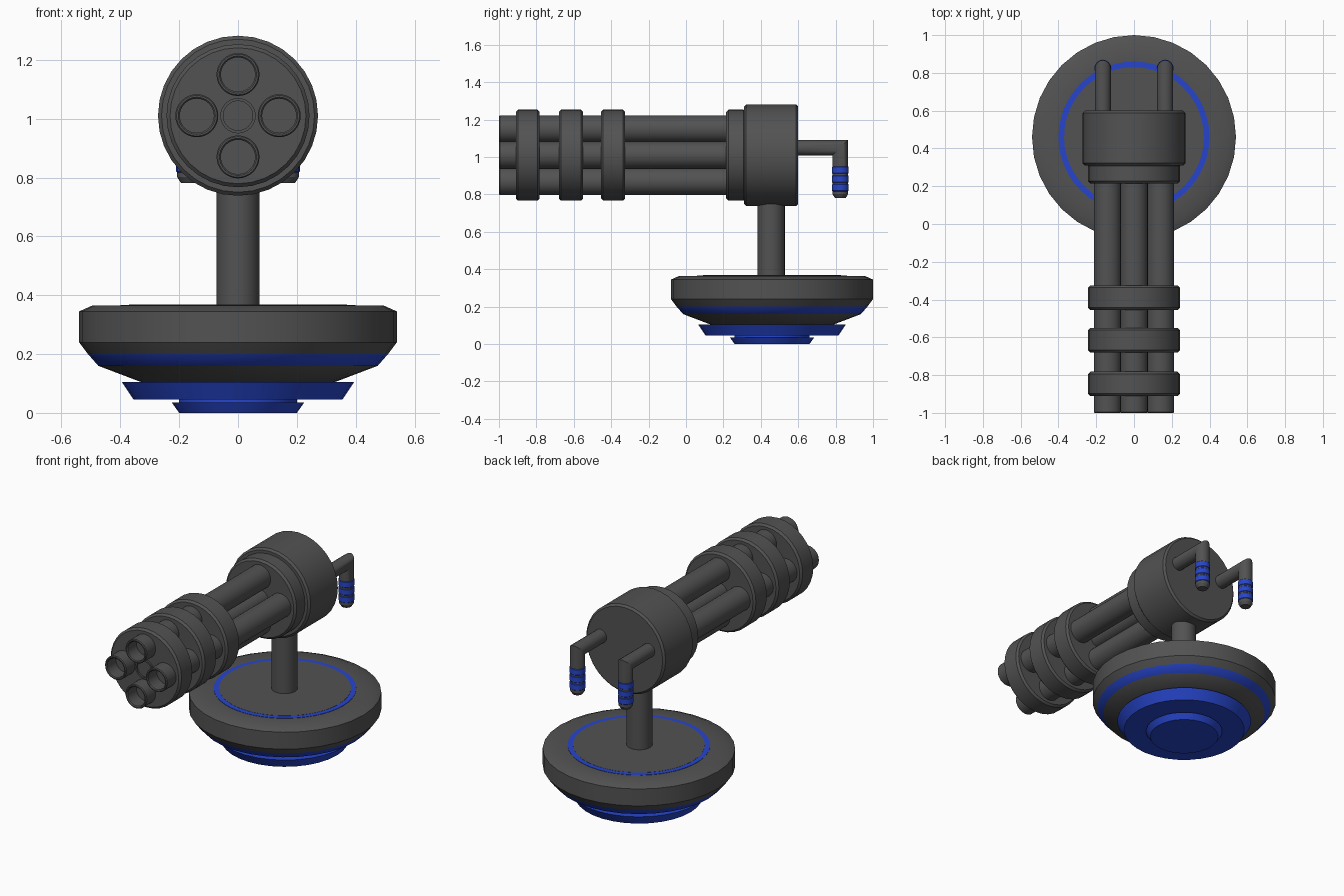
import bpy, bmesh
from math import cos, sin, pi, radians

if "Cube" in bpy.data.objects:
    bpy.data.objects.remove(bpy.data.objects["Cube"])


def make_mat(name, color):
    m = bpy.data.materials.new(name)
    m.diffuse_color = color
    m.use_nodes = True
    m.node_tree.nodes["Principled BSDF"].inputs["Base Color"].default_value = m.diffuse_color
    return m


DARK = make_mat("dark_grey", (0.085, 0.085, 0.085, 1))
BLUE = make_mat("blue", (0.02, 0.06, 0.6, 1))


def finish(bm, name):
    bmesh.ops.remove_doubles(bm, verts=bm.verts, dist=1e-5)
    bmesh.ops.recalc_face_normals(bm, faces=bm.faces)
    me = bpy.data.meshes.new(name)
    bm.to_mesh(me)
    bm.free()
    me.materials.append(DARK)
    me.materials.append(BLUE)
    ob = bpy.data.objects.new(name, me)
    bpy.context.collection.objects.link(ob)
    bpy.ops.object.select_all(action='DESELECT')
    ob.select_set(True)
    bpy.context.view_layer.objects.active = ob
    bpy.ops.object.shade_smooth_by_angle(angle=radians(30))
    return ob


def bridge(bm, rings, blue=()):
    for i, (a, b) in enumerate(zip(rings, rings[1:])):
        n = len(a)
        for k in range(n):
            vs = [a[k], a[(k + 1) % n], b[(k + 1) % n], b[k]]
            f = bm.faces.new(vs)
            f.material_index = 1 if i in blue else 0


def lathe(name, profile, center, axis='Z', segs=32, blue=()):
    """Revolve (radius, height) points; both ends are capped."""
    cx, cy, cz = center
    bm = bmesh.new()
    rings = []
    for r, h in profile:
        ring = []
        for k in range(segs):
            c, s = r * cos(2 * pi * k / segs), r * sin(2 * pi * k / segs)
            p = (cx + c, cy + s, cz + h) if axis == 'Z' else (cx + c, cy + h, cz + s)
            ring.append(bm.verts.new(p))
        rings.append(ring)
    bridge(bm, rings, blue)
    bm.faces.new(rings[0]).material_index = 1 if 0 in blue else 0
    last = len(profile) - 2
    bm.faces.new(rings[-1]).material_index = 1 if last in blue else 0
    return finish(bm, name)


def drum(name, r, y0, y1, bevel=0.012):
    """Bevelled disc along the gun axis."""
    return lathe(name, [(r - bevel, y0), (r, y0 + bevel), (r, y1 - bevel), (r - bevel, y1)],
                 (0, 0, GZ), 'Y')


BY = 0.46    # base centre
GZ = 1.01    # gun axis height

# Base dish with blue band and blue inlay
lathe("base_dish", [(0.33, 0.105), (0.475, 0.16), (0.51, 0.2), (0.54, 0.24), (0.54, 0.345),
                    (0.495, 0.365), (0.40, 0.365), (0.375, 0.365)],
      (0, BY, 0), blue=(1,)).data
lathe("base_inlay_ring", [(0.37, 0.36), (0.37, 0.367), (0.40, 0.367), (0.40, 0.36)],
      (0, BY, 0), segs=48, blue=(0, 1, 2))
lathe("base_top_plate", [(0.37, 0.362), (0.37, 0.368)], (0, BY, 0), segs=48)

# Blue stepped foot
lathe("foot_upper", [(0.355, 0.045), (0.395, 0.105)], (0, BY, 0), blue=(0,))
lathe("foot_lower", [(0.2, 0.0), (0.225, 0.035), (0.2, 0.035), (0.2, 0.05)],
      (0, BY, 0), blue=(0, 1, 2))

# Post
lathe("post", [(0.073, 0.36), (0.073, 0.8)], (0, BY - 0.005, 0))

# Gun housing and collar
drum("housing", 0.272, 0.31, 0.6)
drum("collar", 0.243, 0.215, 0.32)

# Clamp discs
for i, (y0, y1) in enumerate([(-0.91, -0.782), (-0.68, -0.55), (-0.455, -0.325)]):
    drum(f"clamp_disc_{i + 1}", 0.243, y0, y1)

# Hollow barrels around a central shaft
for i in range(4):
    a = i * pi / 2
    lathe(f"barrel_{i + 1}",
          [(0.058, -0.9), (0.058, -0.995), (0.063, -1.0), (0.069, -1.0), (0.073, -0.995), (0.073, 0.23)],
          (0.14 * cos(a), 0, GZ + 0.14 * sin(a)), 'Y')
lathe("central_shaft", [(0.05, -0.9), (0.05, -0.92), (0.06, -0.92), (0.06, 0.23)], (0, 0, GZ), 'Y')

# Mitred handles with blue grip bands
R, HY, HZ, ZB = 0.042, 0.825, 1.05, 0.782
for side, sx in (("left", -0.165), ("right", 0.165)):
    bm = bmesh.new()
    circ = [(R * cos(2 * pi * k / 16), R * sin(2 * pi * k / 16)) for k in range(16)]
    rings = [[bm.verts.new((sx + c, 0.59, HZ + s)) for c, s in circ],
             [bm.verts.new((sx + c, HY + s, HZ + s)) for c, s in circ],
             [bm.verts.new((sx + c, HY + s, ZB + 0.02)) for c, s in circ],
             [bm.verts.new((sx + c * 0.7, HY + s * 0.7, ZB)) for c, s in circ]]
    bridge(bm, rings)
    bm.faces.new(rings[0])
    bm.faces.new(rings[-1])
    finish(bm, f"handle_{side}")
    for j in range(3):
        z = 0.817 + j * 0.047
        lathe(f"grip_band_{side}_{j + 1}",
              [(R, z), (R + 0.003, z + 0.003), (R + 0.003, z + 0.035), (R, z + 0.038)],
              (sx, HY, 0), segs=16, blue=(0, 1, 2))
